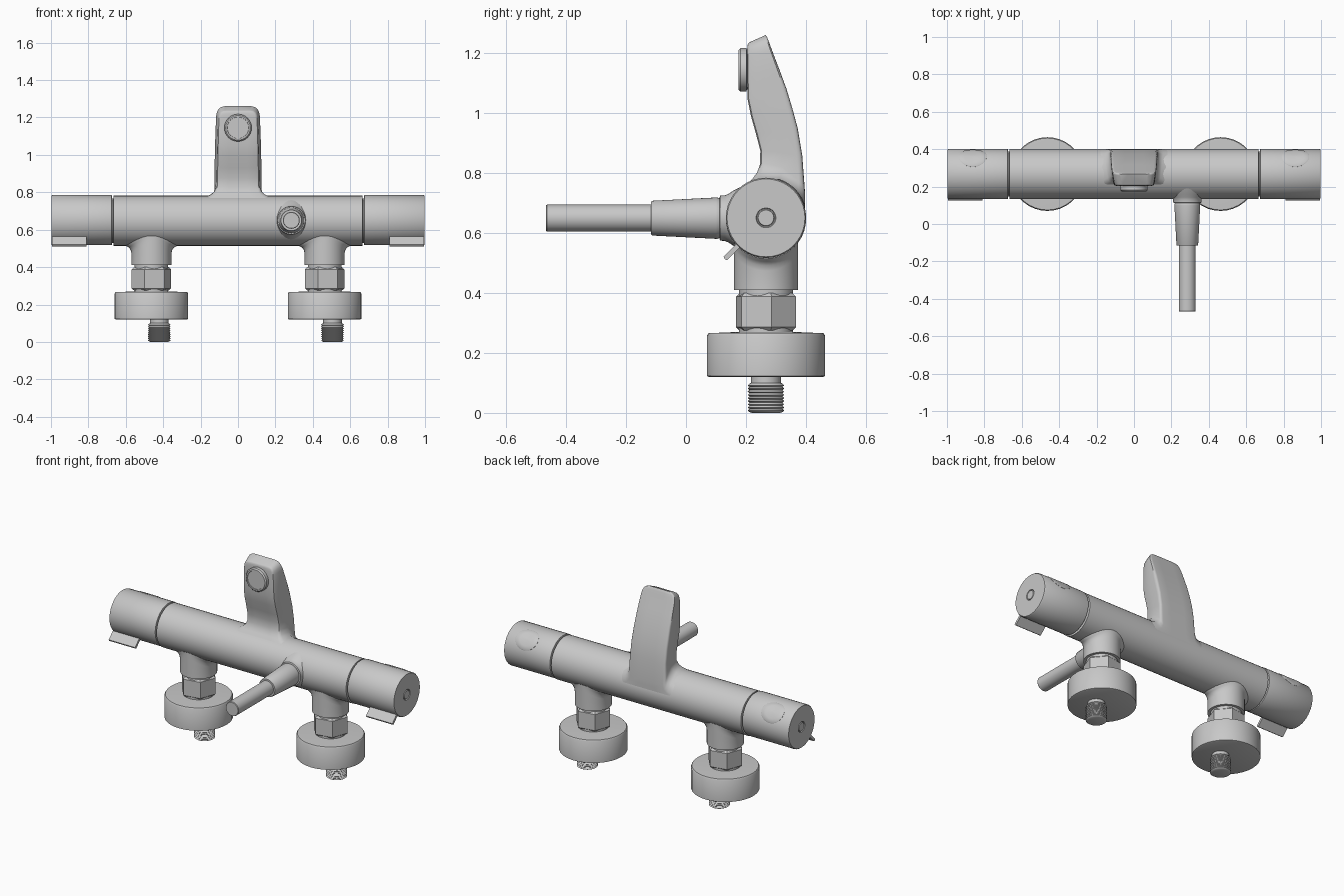
import bpy, bmesh
from math import sin, cos, pi, sqrt, radians

cube = bpy.data.objects.get("Cube")
if cube:
    bpy.data.objects.remove(cube)

metal = bpy.data.materials.new("satin grey metal")
metal.use_nodes = True
GREY = (0.58, 0.58, 0.58, 1)
metal.diffuse_color = GREY
metal.node_tree.nodes["Principled BSDF"].inputs["Base Color"].default_value = GREY

CY, CZ, R = 0.267, 0.648, 0.134     # main barrel axis and radius


def loft(name, rings, angle=35):
    """Skin closed rings of points and cap both ends."""
    bm = bmesh.new()
    rows = [[bm.verts.new(p) for p in ring] for ring in rings]
    n = len(rows[0])
    for a, b in zip(rows, rows[1:]):
        for i in range(n):
            j = (i + 1) % n
            bm.faces.new((a[i], a[j], b[j], b[i]))
    bm.faces.new(rows[0])
    bm.faces.new(rows[-1])
    bmesh.ops.recalc_face_normals(bm, faces=bm.faces)
    mesh = bpy.data.meshes.new(name)
    bm.to_mesh(mesh)
    bm.free()
    obj = bpy.data.objects.new(name, mesh)
    bpy.context.collection.objects.link(obj)
    mesh.materials.append(metal)
    bpy.ops.object.select_all(action='DESELECT')
    obj.select_set(True)
    bpy.context.view_layer.objects.active = obj
    bpy.ops.object.shade_smooth_by_angle(angle=radians(angle))
    return obj


def lathe(name, profile, origin, axis='z', direction=1, sides=40, turn=0):
    """Turn a (radius, distance) profile around an axis."""
    ox, oy, oz = origin
    rings = []
    for r, h in profile:
        ring = []
        for i in range(sides):
            t = 2 * pi * i / sides + turn
            u, v, w = r * cos(t), r * sin(t), h * direction
            p = {'x': (w, u, v), 'y': (u, w, v), 'z': (u, v, w)}[axis]
            ring.append((ox + p[0], oy + p[1], oz + p[2]))
        rings.append(ring)
    return loft(name, rings)


def barrel_height(y):
    """Half height of the barrel at depth y."""
    return sqrt(max(R * R - (y - CY) ** 2, 0))


# Horizontal barrel with narrow necks that leave a gap before the knobs
lathe("barrel", [(0.12, -0.68), (0.12, -0.667), (R, -0.665), (R, 0.665),
                 (0.12, 0.667), (0.12, 0.68)], (0, CY, CZ), 'x')

for side, s in (("left", 1), ("right", -1)):
    # Knob with a small ring groove in its end
    lathe(side + "_knob",
          [(0.12, 0.674), (0.133, 0.675), (0.134, 0.68), (0.134, 0.992), (0.13, 0.998),
           (0.033, 0.998), (0.031, 0.992), (0.028, 0.992), (0.026, 0.998)],
          (0, CY, 0.651), 'x', s)

    # Curved push button on the upper back of the knob
    rings = []
    for scale, height in ((0.98, 0.125), (1, 0.135), (0.95, 0.137), (0.6, 0.137), (0.1, 0.137)):
        ring = []
        for i in range(32):
            t = 2 * pi * i / 32
            a = pi / 4 + 0.5 * scale * sin(t)
            ring.append((s * 0.862 + 0.075 * scale * cos(t),
                         CY + height * cos(a), 0.651 + height * sin(a)))
        rings.append(ring)
    loft(side + "_knob_button", rings, 50)

    # Radial grip tab on the lower front of the knob
    rings = []
    for x in (0.81, 0.995):
        ring = []
        for d, w in ((0.11, -0.008), (0.192, -0.008), (0.195, 0), (0.192, 0.008), (0.11, 0.008)):
            ring.append((s * x, CY - (d + w) * 0.707, 0.651 - (d - w) * 0.707))
        rings.append(ring)
    loft(side + "_knob_tab", rings)

    # Inlet stem, flared sideways into the barrel
    x0 = s * 0.463
    rings = []
    for d, grow in ((None, 0), (0.04, 0), (0.022, 0.004), (0.009, 0.014), (0.002, 0.028), (-0.02, 0.045)):
        ring = []
        for i in range(40):
            t = 2 * pi * i / 40
            y = CY + 0.107 * sin(t)
            z = 0.41 if d is None else CZ - barrel_height(y) - d
            ring.append((x0 + (0.107 + grow) * cos(t), y, z))
        rings.append(ring)
    loft(side + "_inlet_stem", rings)

    lathe(side + "_union_neck", [(0.09, 0.26), (0.09, 0.42)], (x0, CY, 0))

    # Hexagonal union nut with chamfered ends
    lathe(side + "_union_nut", [(0.094, 0.275), (0.107, 0.286), (0.107, 0.388), (0.094, 0.4)],
          (x0, CY, 0), sides=6, turn=radians(10))

    # Wall flange
    lathe(side + "_wall_flange", [(0.19, 0.12), (0.197, 0.123), (0.197, 0.258),
                                  (0.192, 0.266), (0.1, 0.27)], (x0, CY, 0), sides=36)

    # Offset threaded connector
    thread = [(0.048, 0)]
    for i in range(9):
        thread += [(0.055, 0.003 + i * 0.0105), (0.061, 0.0075 + i * 0.0105)]
    thread += [(0.055, 0.098), (0.05, 0.1), (0.05, 0.14)]
    lathe(side + "_threaded_connector", thread, (x0 + 0.042, CY, 0), sides=28)

# Spout outline: width fraction and depth fraction of one half, mirrored
half = [(0.4, 0), (0.78, 0), (0.86, 0.03), (0.9, 0.12), (0.95, 0.5), (0.99, 0.86),
        (0.99, 0.94), (0.95, 0.985), (0.88, 1), (0.4, 1)]
outline = half + [(-x, t) for x, t in reversed(half)]

# Spout base rings sit on the barrel and flare into it
rings = []
for d, width, front in ((-0.01, 0.2, 0.2), (0.002, 0.178, 0.213), (0.01, 0.157, 0.225),
                        (0.025, 0.139, 0.238), (0.05, 0.129, 0.247)):
    ring = []
    for x, t in outline:
        y = front + (0.398 - front) * t
        ring.append((x * width, y, CZ + barrel_height(y) + d))
    rings.append(ring)

# Spout rings: front z, back z, front y, back y, half width
for zf, zb, yf, yb, width in (
        (0.875, 0.86, 0.248, 0.388, 0.127), (0.93, 0.95, 0.234, 0.373, 0.126),
        (0.99, 1.02, 0.217, 0.354, 0.125), (1.05, 1.08, 0.205, 0.336, 0.123),
        (1.12, 1.14, 0.204, 0.314, 0.121), (1.19, 1.208, 0.204, 0.288, 0.118),
        (1.21, 1.23, 0.204, 0.28, 0.114), (1.224, 1.246, 0.205, 0.274, 0.106),
        (1.233, 1.256, 0.207, 0.27, 0.093), (1.237, 1.261, 0.211, 0.266, 0.075)):
    rings.append([(x * width, yf + (yb - yf) * t, zf + (zb - zf) * t) for x, t in outline])
loft("spout", rings, 40)

# Round outlet on the front of the spout
lathe("spout_outlet", [(0.066, 0.22), (0.066, 0.203), (0.073, 0.202), (0.073, 0.182),
                       (0.066, 0.175), (0.058, 0.175), (0.057, 0.178)], (0, 0, 1.145), 'y')

# Front lever: flared collar, tapered sleeve and slim rod
lever = (0.285, 0, 0.65)
lathe("lever_collar", [(0.108, 0.19), (0.092, 0.158), (0.082, 0.143), (0.076, 0.13),
                       (0.075, 0.114), (0.065, 0.111)], lever, 'y')
lathe("lever_sleeve", [(0.06, 0.13), (0.069, 0.104), (0.069, 0.1), (0.058, -0.112),
                       (0.055, -0.116)], lever, 'y')
lathe("lever_rod", [(0.045, -0.1), (0.045, -0.464), (0.042, -0.468)], lever, 'y')
